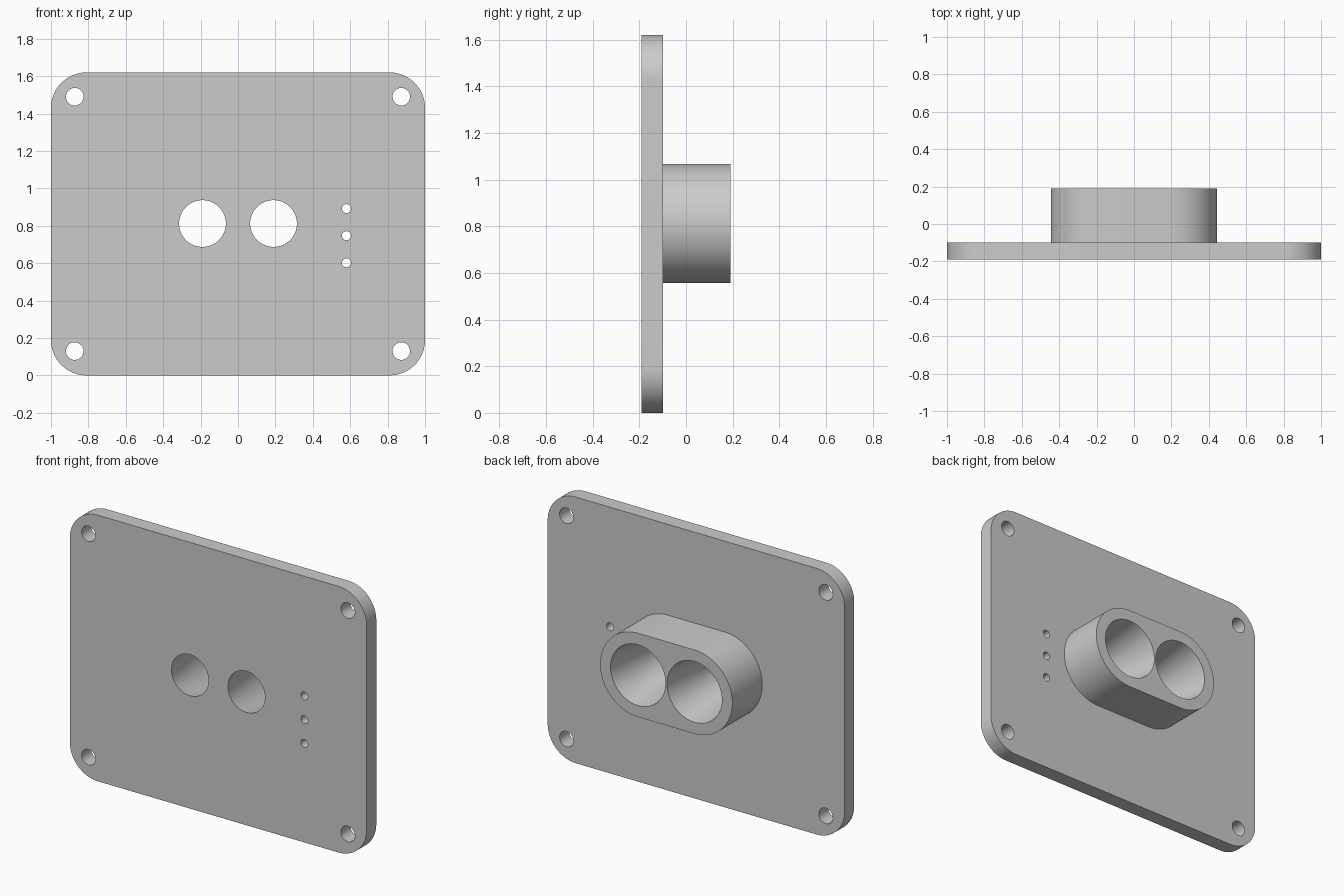
import bpy, bmesh, math
from mathutils import Matrix

cube = bpy.data.objects.get("Cube")
if cube:
    bpy.data.objects.remove(cube, do_unlink=True)

WIDTH, HEIGHT = 2.0, 1.62
FRONT, PLATE_BACK, BOSS_BACK = -0.19, -0.098, 0.19
MID_Z = 0.812
BORE_X = 0.19

grey = bpy.data.materials.new("plain grey")
grey.use_nodes = True
colour = (0.6, 0.6, 0.6, 1)
grey.diffuse_color = colour
grey.node_tree.nodes["Principled BSDF"].inputs["Base Color"].default_value = colour


def make_object(name, bm):
    bmesh.ops.recalc_face_normals(bm, faces=bm.faces)
    mesh = bpy.data.meshes.new(name)
    bm.to_mesh(mesh)
    bm.free()
    mesh.materials.append(grey)
    obj = bpy.data.objects.new(name, mesh)
    bpy.context.collection.objects.link(obj)
    return obj


def rounded_slab(name, half_x, half_z, mid_z, radius, y0, y1, steps=24):
    """Rounded rectangle in the xz plane, extruded along y."""
    bm = bmesh.new()
    verts = []
    corners = [(1, 1), (-1, 1), (-1, -1), (1, -1)]
    for quarter, (sx, sz) in enumerate(corners):
        for i in range(steps + 1):
            a = (quarter + i / steps) * math.pi / 2
            x = sx * (half_x - radius) + radius * math.cos(a)
            z = mid_z + sz * (half_z - radius) + radius * math.sin(a)
            verts.append(bm.verts.new((x, y0, z)))
    bmesh.ops.remove_doubles(bm, verts=verts, dist=1e-5)
    face = bm.faces.new([v for v in verts if v.is_valid])
    out = bmesh.ops.extrude_face_region(bm, geom=[face], use_keep_orig=True)
    moved = [g for g in out["geom"] if isinstance(g, bmesh.types.BMVert)]
    bmesh.ops.translate(bm, verts=moved, vec=(0, y1 - y0, 0))
    return make_object(name, bm)


def add_drill(bm, x, z, r_front, r_back, segments):
    """Round cutter along y, reaching past both ends at the same taper."""
    length, extra = BOSS_BACK - FRONT, 0.05
    grow = (r_back - r_front) / length * extra
    turn = Matrix.Translation((x, 0, z)) @ Matrix.Rotation(-math.pi / 2, 4, "X")
    bmesh.ops.create_cone(bm, cap_ends=True, segments=segments,
                          radius1=r_front - grow, radius2=r_back + grow,
                          depth=length + 2 * extra, matrix=turn)


def combine(target, tool, operation):
    mod = target.modifiers.new(operation.lower(), "BOOLEAN")
    mod.operation, mod.object, mod.solver = operation, tool, "EXACT"
    bpy.context.view_layer.objects.active = target
    bpy.ops.object.modifier_apply(modifier=mod.name)
    bpy.data.objects.remove(tool, do_unlink=True)


# Plate with the raised oval boss on its back
plate = rounded_slab("mounting_plate", WIDTH / 2, HEIGHT / 2, HEIGHT / 2, 0.19,
                     FRONT, PLATE_BACK)
boss = rounded_slab("boss", BORE_X + 0.255, 0.255, MID_Z, 0.2549,
                    PLATE_BACK - 0.04, BOSS_BACK)
combine(plate, boss, "UNION")

# Twin tapered bores, corner screw holes and the row of small holes
bm = bmesh.new()
for side in (-1, 1):
    add_drill(bm, side * BORE_X, MID_Z, 0.125, 0.185, 64)
    for z in (0.13, HEIGHT - 0.13):
        add_drill(bm, side * 0.873, z, 0.047, 0.047, 40)
for row in (-1, 0, 1):
    add_drill(bm, 0.58, 0.747 + row * 0.145, 0.024, 0.024, 32)
combine(plate, make_object("drills", bm), "DIFFERENCE")

# Smooth curved walls, crisp rims
bpy.ops.object.select_all(action="DESELECT")
plate.select_set(True)
bpy.context.view_layer.objects.active = plate
bpy.ops.object.shade_smooth_by_angle(angle=math.radians(30))
